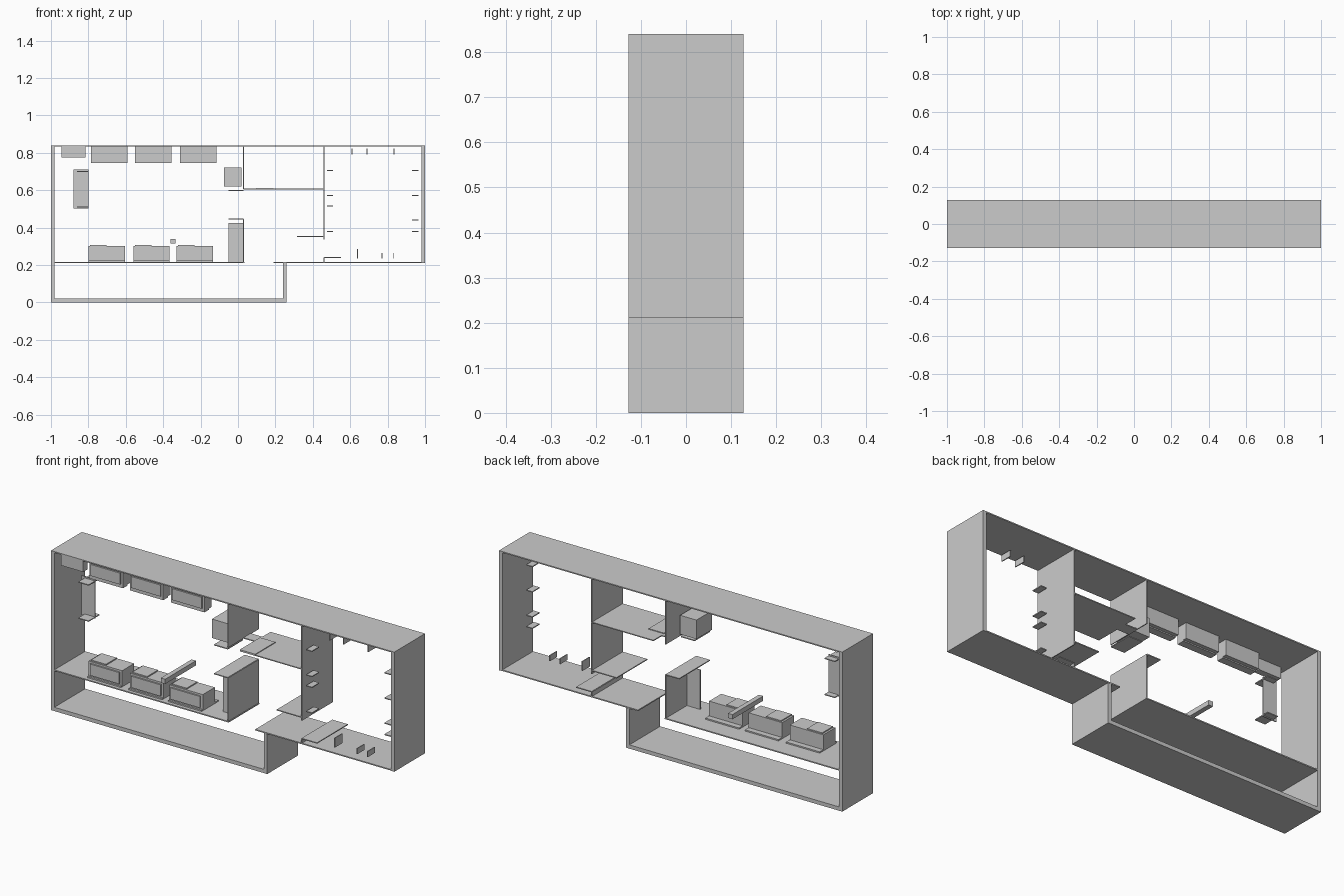
import bpy

cube = bpy.data.objects.get("Cube")
if cube:
    bpy.data.objects.remove(cube, do_unlink=True)

grey = bpy.data.materials.new("plain grey")
grey.use_nodes = True
GREY = (0.6, 0.6, 0.6, 1)
grey.diffuse_color = GREY
grey.node_tree.nodes["Principled BSDF"].inputs["Base Color"].default_value = GREY

D = 0.128   # half depth of the frame
T = 0.005   # thin sheet thickness


def box(name, x0, x1, z0, z1, y0=-D, y1=D):
    """Axis-aligned box from its limits."""
    verts = [(x, y, z) for z in (z0, z1) for x, y in ((x0, y0), (x1, y0), (x1, y1), (x0, y1))]
    faces = [(3, 2, 1, 0), (4, 5, 6, 7)]
    faces += [(i, (i + 1) % 4, (i + 1) % 4 + 4, i + 4) for i in range(4)]
    mesh = bpy.data.meshes.new(name)
    mesh.from_pydata(verts, [], faces)
    mesh.materials.append(grey)
    obj = bpy.data.objects.new(name, mesh)
    bpy.context.collection.objects.link(obj)
    return obj


def sheet(name, x0, x1, z, y0=-D, y1=D):
    """Thin horizontal board centred on height z."""
    return box(name, x0, x1, z - T / 2, z + T / 2, y0, y1)


def wall(name, x, z0, z1, y0=-D, y1=D):
    """Thin upright board centred on x."""
    return box(name, x - T / 2, x + T / 2, z0, z1, y0, y1)


# Outer shell with the lower cellar
box("outer_wall_right", -1, -0.98, 0, 0.84)
box("outer_wall_left", 0.98, 1, 0.21, 0.84)
box("ceiling", -0.98, 0.98, 0.834, 0.84)
box("cellar_floor", -0.98, 0.24, 0, 0.02)
box("cellar_wall", 0.24, 0.26, 0, 0.21)
box("main_floor", -0.98, 0.035, 0.211, 0.217)
box("side_floor", 0.19, 0.98, 0.211, 0.217)

# Inner walls and floors
wall("upper_partition", 0.03, 0.605, 0.834)
wall("tall_partition", 0.46, 0.335, 0.834)
wall("lower_partition", 0.03, 0.217, 0.425)
sheet("upper_floor", 0.1, 0.46, 0.606)
sheet("upper_floor_edge", 0.03, 0.1, 0.606, 0, 0.06)
sheet("upper_floor_panel", 0.1, 0.19, 0.61, -D, 0.04)
sheet("side_shelf", 0.315, 0.46, 0.352)
sheet("step_top", 0.46, 0.55, 0.24)
wall("step_riser", 0.46, 0.217, 0.24)

# Floor cabinets: base plate, body, framed front, split lid
for i, x in enumerate((-0.80, -0.56, -0.33)):
    w = 0.195
    box(f"cabinet_base_{i}", x, x + w, 0.217, 0.224, -0.11, 0.03)
    box(f"cabinet_body_{i}", x, x + w, 0.224, 0.302, -0.1, 0)
    box(f"cabinet_front_{i}", x + 0.012, x + w - 0.012, 0.232, 0.292, -0.108, -0.1)
    box(f"cabinet_lid_{i}", x + 0.01, x + w / 2, 0.302, 0.308, -0.095, -0.005)

# Hanging cabinets
for i, x in enumerate((-0.785, -0.55, -0.31)):
    w = 0.195
    box(f"hanging_body_{i}", x, x + w, 0.752, 0.834, -0.115, -0.055)
    box(f"hanging_front_{i}", x + 0.012, x + w - 0.012, 0.765, 0.825, -0.122, -0.115)
    box(f"hanging_lip_{i}", x, x + w, 0.746, 0.752, -0.115, -0.075)
box("hanging_box_small", -0.945, -0.815, 0.775, 0.834, -0.124, -0.09)

# Upright back panel with two little shelves
box("back_panel", -0.88, -0.80, 0.503, 0.71, -0.047, -0.042)
for z in (0.51, 0.7):
    sheet("back_panel_shelf", -0.86, -0.80, z, -0.1, -0.01)

# Middle fittings and beam
box("middle_box", -0.075, 0.02, 0.62, 0.72, -0.11, 0.02)
box("middle_panel", -0.05, 0.028, 0.217, 0.425, -0.052, -0.047)
sheet("middle_shelf", -0.05, 0.03, 0.445)
wall("middle_shelf_support", 0.03, 0.425, 0.445)
sheet("middle_upper_shelf", -0.05, 0.03, 0.597, -D, 0)
box("beam", -0.36, -0.335, 0.315, 0.34)

# Small plates around the side room
for z in (0.705, 0.572, 0.44, 0.38):
    sheet("left_clip", 0.93, 0.965, z, -0.11, -0.05)
for z in (0.705, 0.572, 0.515, 0.38):
    sheet("right_clip", 0.475, 0.508, z, -0.11, -0.05)
for x in (0.61, 0.69, 0.835):
    wall("top_clip", x, 0.79, 0.822, -0.11, -0.05)
for x, z in ((0.64, 0.285), (0.77, 0.265), (0.83, 0.265)):
    wall("floor_clip", x, 0.235, z, -0.11, -0.05)
